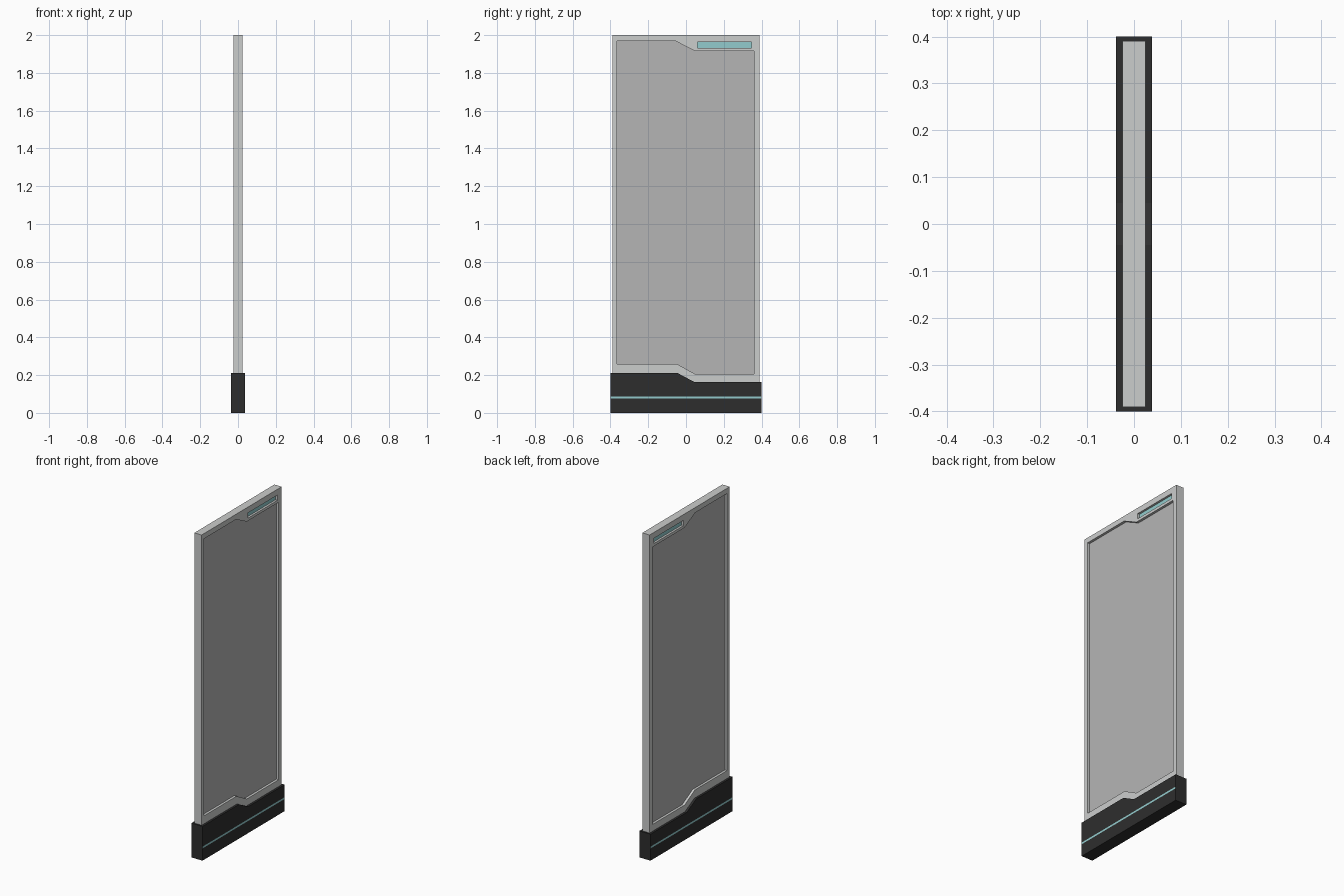
import bpy
import bmesh
from math import radians

cube = bpy.data.objects.get("Cube")
if cube:
    bpy.data.objects.remove(cube)


def material(name, rgb):
    mat = bpy.data.materials.new(name)
    mat.use_nodes = True
    color = (*rgb, 1)
    mat.diffuse_color = color
    mat.node_tree.nodes["Principled BSDF"].inputs["Base Color"].default_value = color
    return mat


light_grey = material("light grey", (0.6, 0.61, 0.605))
mid_grey = material("mid grey", (0.46, 0.46, 0.46))
charcoal = material("charcoal", (0.027, 0.027, 0.027))
aqua = material("aqua", (0.29, 0.6, 0.61))


def rect(y0, y1, z0, z1):
    return [(y0, z0), (y1, z0), (y1, z1), (y0, z1)]


def prism(name, loops, half, mat):
    """Extrude (y, z) outlines along x; inner loops become holes."""
    curve = bpy.data.curves.new(name, "CURVE")
    curve.dimensions = "2D"
    curve.fill_mode = "BOTH"
    curve.extrude = half
    for loop in loops:
        spline = curve.splines.new("POLY")
        spline.points.add(len(loop) - 1)
        for point, (y, z) in zip(spline.points, loop):
            point.co = (y, z, 0, 1)
        spline.use_cyclic_u = True
    curve.materials.append(mat)
    obj = bpy.data.objects.new(name, curve)
    bpy.context.collection.objects.link(obj)
    obj.rotation_euler = (radians(90), 0, radians(90))
    bpy.ops.object.select_all(action="DESELECT")
    obj.select_set(True)
    bpy.context.view_layer.objects.active = obj
    bpy.ops.object.convert(target="MESH")
    obj = bpy.context.object
    bpy.ops.object.transform_apply(location=False, rotation=True, scale=False)
    bm = bmesh.new()
    bm.from_mesh(obj.data)
    bmesh.ops.remove_doubles(bm, verts=bm.verts, dist=0.0001)
    bmesh.ops.recalc_face_normals(bm, faces=bm.faces)
    for face in bm.faces:
        face.smooth = False
    bm.to_mesh(obj.data)
    bm.free()
    return obj


# Stepped window and small slot, both set back from the frame surface
window = [(-0.365, 0.26), (-0.05, 0.26), (0.05, 0.205), (0.36, 0.205),
          (0.36, 1.915), (0.05, 1.915), (-0.055, 1.968), (-0.365, 1.968)]
slot = rect(0.06, 0.347, 1.932, 1.964)
prism("frame", [rect(-0.39, 0.39, 0.12, 2), window, slot], 0.025, light_grey)
prism("display_panel", [window], 0.01, mid_grey)
prism("light_strip", [slot], 0.012, aqua)

# Plinth with a stepped top
plinth = prism("plinth", [[(-0.4, 0), (0.4, 0), (0.4, 0.163), (0.045, 0.163),
                           (-0.045, 0.211), (-0.4, 0.211)]], 0.038, charcoal)

# Painted stripe on both broad sides of the plinth
plinth.data.materials.append(aqua)
low, high = 0.075, 0.086
bm = bmesh.new()
bm.from_mesh(plinth.data)
for z in (low, high):
    bmesh.ops.bisect_plane(bm, geom=bm.verts[:] + bm.edges[:] + bm.faces[:],
                           plane_co=(0, 0, z), plane_no=(0, 0, 1))
for face in bm.faces:
    if abs(face.normal.x) > 0.9 and low < face.calc_center_median().z < high:
        face.material_index = 1
bm.to_mesh(plinth.data)
bm.free()
